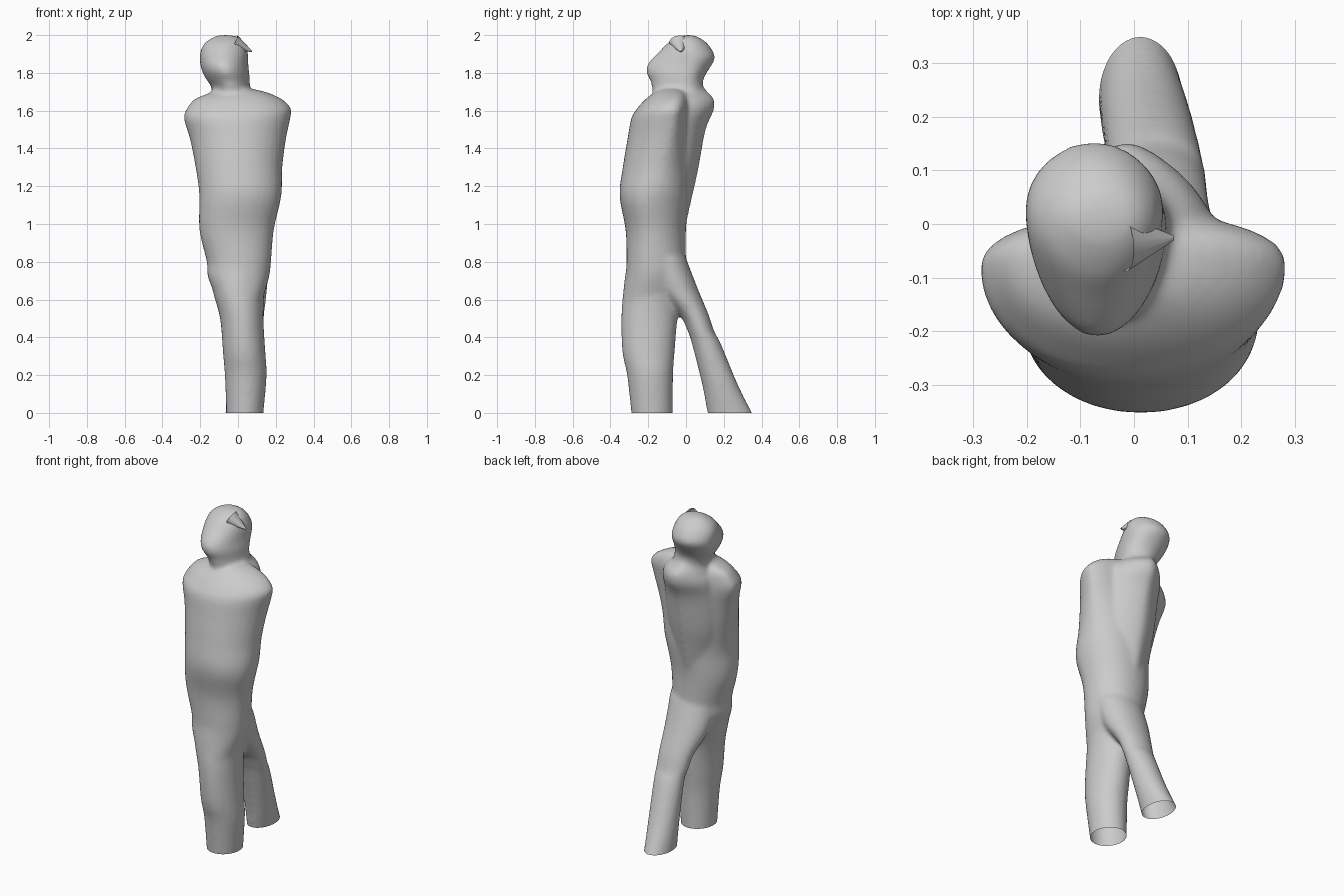
import bpy, bmesh, math
from mathutils import Vector, Matrix

if "Cube" in bpy.data.objects:
    bpy.data.objects.remove(bpy.data.objects["Cube"])

SIDES = 32
STEPS = 4


def resample(rings):
    """Catmull-Rom interpolation so the outline flows through the rings."""
    out = []
    last = len(rings) - 1
    for k in range(last):
        p0, p1, p2, p3 = (rings[max(0, min(last, k + d))] for d in (-1, 0, 1, 2))
        for s in range(STEPS):
            t = s / STEPS
            out.append([0.5 * (2 * b + (c - a) * t + (2 * a - 5 * b + 4 * c - d) * t * t
                               + (3 * b - a - 3 * c + d) * t ** 3)
                        for a, b, c, d in zip(p0, p1, p2, p3)])
    return out + [list(rings[-1])]


def ramp(z0, v0, z1, v1):
    """Value going from v0 at height z0 to v1 at height z1."""
    return lambda z: v0 + (v1 - v0) * max(0, min(1, (z - z0) / (z1 - z0)))


def loft(bm, rings, power=2.0, widest=lambda z: 0.5):
    """Closed tube through rings (z, x_min, x_max, y_min, y_max).
    widest(z) is where between y_min and y_max the ring is broadest."""
    loops = []
    for z, x0, x1, y0, y1 in resample(rings):
        mid = y0 + widest(z) * (y1 - y0)
        loop = []
        for i in range(SIDES):
            a = 2 * math.pi * i / SIDES
            c, s = math.cos(a), math.sin(a)
            x = math.copysign(abs(c) ** (2 / power), c)
            y = math.copysign(abs(s) ** (2 / power), s)
            loop.append(bm.verts.new(((x0 + x1) / 2 + x * (x1 - x0) / 2,
                                      mid + y * ((y1 - mid) if y > 0 else (mid - y0)), z)))
        loops.append(loop)
    for a, b in zip(loops, loops[1:]):
        for i in range(SIDES):
            j = (i + 1) % SIDES
            bm.faces.new((a[i], a[j], b[j], b[i]))
    bm.faces.new(loops[0][::-1])
    bm.faces.new(loops[-1])


def make_object(name, bm):
    mesh = bpy.data.meshes.new(name)
    bm.to_mesh(mesh)
    bm.free()
    obj = bpy.data.objects.new(name, mesh)
    bpy.context.collection.objects.link(obj)
    return obj


bm = bmesh.new()

# Cloaked torso with broad shoulders, ends swept backwards
loft(bm, [
    (0.60, -0.11, 0.13, -0.335, -0.03),
    (0.72, -0.160, 0.165, -0.32, 0.00),
    (0.80, -0.165, 0.175, -0.315, 0.00),
    (0.97, -0.205, 0.19, -0.32, 0.00),
    (1.15, -0.205, 0.23, -0.352, 0.015),
    (1.30, -0.225, 0.235, -0.335, 0.015),
    (1.45, -0.255, 0.255, -0.31, 0.015),
    (1.56, -0.288, 0.278, -0.29, 0.02),
    (1.61, -0.272, 0.283, -0.26, 0.02),
    (1.66, -0.232, 0.235, -0.215, 0.015),
    (1.695, -0.15, 0.16, -0.17, 0.00),
    (1.715, -0.12, 0.08, -0.14, -0.02)], 2.05, ramp(1.1, 0.43, 1.5, 0.68))

# Ridge of the upper back between the shoulders
loft(bm, [
    (0.95, -0.12, 0.10, -0.20, -0.01),
    (1.15, -0.14, 0.12, -0.15, 0.035),
    (1.30, -0.16, 0.135, -0.12, 0.068),
    (1.50, -0.17, 0.145, -0.12, 0.105),
    (1.60, -0.17, 0.145, -0.13, 0.148),
    (1.66, -0.15, 0.12, -0.13, 0.15),
    (1.70, -0.14, 0.075, -0.10, 0.115),
    (1.73, -0.13, 0.05, -0.10, 0.09)], 1.45)

# Head and neck, tilted backwards
loft(bm, [
    (1.62, -0.13, 0.08, -0.16, 0.10),
    (1.72, -0.14, 0.065, -0.18, 0.09),
    (1.76, -0.165, 0.062, -0.19, 0.09),
    (1.80, -0.187, 0.06, -0.21, 0.11),
    (1.84, -0.200, 0.055, -0.207, 0.135),
    (1.88, -0.203, 0.055, -0.175, 0.155),
    (1.92, -0.198, 0.05, -0.135, 0.14),
    (1.96, -0.175, 0.035, -0.095, 0.11),
    (1.99, -0.13, 0.005, -0.045, 0.065),
    (2.0, -0.10, -0.04, -0.01, 0.035)], 1.9, ramp(1.84, 0.68, 1.96, 0.5))

# Front leg, carrying the weight
loft(bm, [
    (-0.06, -0.06, 0.13, -0.285, -0.07),
    (0.00, -0.062, 0.135, -0.29, -0.07),
    (0.20, -0.07, 0.152, -0.312, -0.068),
    (0.32, -0.08, 0.145, -0.337, -0.06),
    (0.50, -0.095, 0.135, -0.343, -0.045),
    (0.65, -0.135, 0.14, -0.332, -0.03),
    (0.78, -0.15, 0.16, -0.315, -0.02)])

# Back leg, stretched behind
loft(bm, [
    (-0.06, -0.07, 0.085, 0.13, 0.378),
    (0.00, -0.066, 0.09, 0.113, 0.35),
    (0.15, -0.06, 0.11, 0.085, 0.275),
    (0.37, -0.05, 0.13, 0.03, 0.183),
    (0.43, -0.06, 0.135, 0.01, 0.15),
    (0.52, -0.075, 0.14, -0.035, 0.12),
    (0.66, -0.12, 0.155, -0.16, 0.062),
    (0.82, -0.13, 0.165, -0.22, 0.00)])

figure = make_object("figure_body", bm)

# Fuse the parts into one softly blended skin
remesh = figure.modifiers.new("fuse", 'REMESH')
remesh.mode = 'VOXEL'
remesh.voxel_size = 0.012
soft = figure.modifiers.new("soften", 'SMOOTH')
soft.factor = 0.5
soft.iterations = 12
bpy.context.view_layer.update()
evaluated = figure.evaluated_get(bpy.context.evaluated_depsgraph_get())
skin = bpy.data.meshes.new_from_object(evaluated)
figure.modifiers.clear()
figure.data = skin

# Cut the legs off level, leaving them open at the ground
bm = bmesh.new()
bm.from_mesh(skin)
bmesh.ops.bisect_plane(bm, geom=bm.verts[:] + bm.edges[:] + bm.faces[:],
                       plane_co=(0, 0, 0), plane_no=(0, 0, 1), clear_inner=True)
bm.to_mesh(skin)
bm.free()

# Pointed tuft on the side of the head
bm = bmesh.new()
base, tip = Vector((-0.02, -0.035, 1.962)), Vector((0.073, -0.026, 1.913))
axis = tip - base
place = (Matrix.Translation((base + tip) / 2)
         @ axis.to_track_quat('Z', 'Y').to_matrix().to_4x4()
         @ Matrix.Diagonal((1.2, 0.9, 1.0, 1.0)))
bmesh.ops.create_cone(bm, cap_ends=False, segments=14, radius1=0.045,
                      radius2=0.004, depth=axis.length, matrix=place)
tuft = make_object("head_tuft", bm)

for obj in (figure, tuft):
    for face in obj.data.polygons:
        face.use_smooth = True
